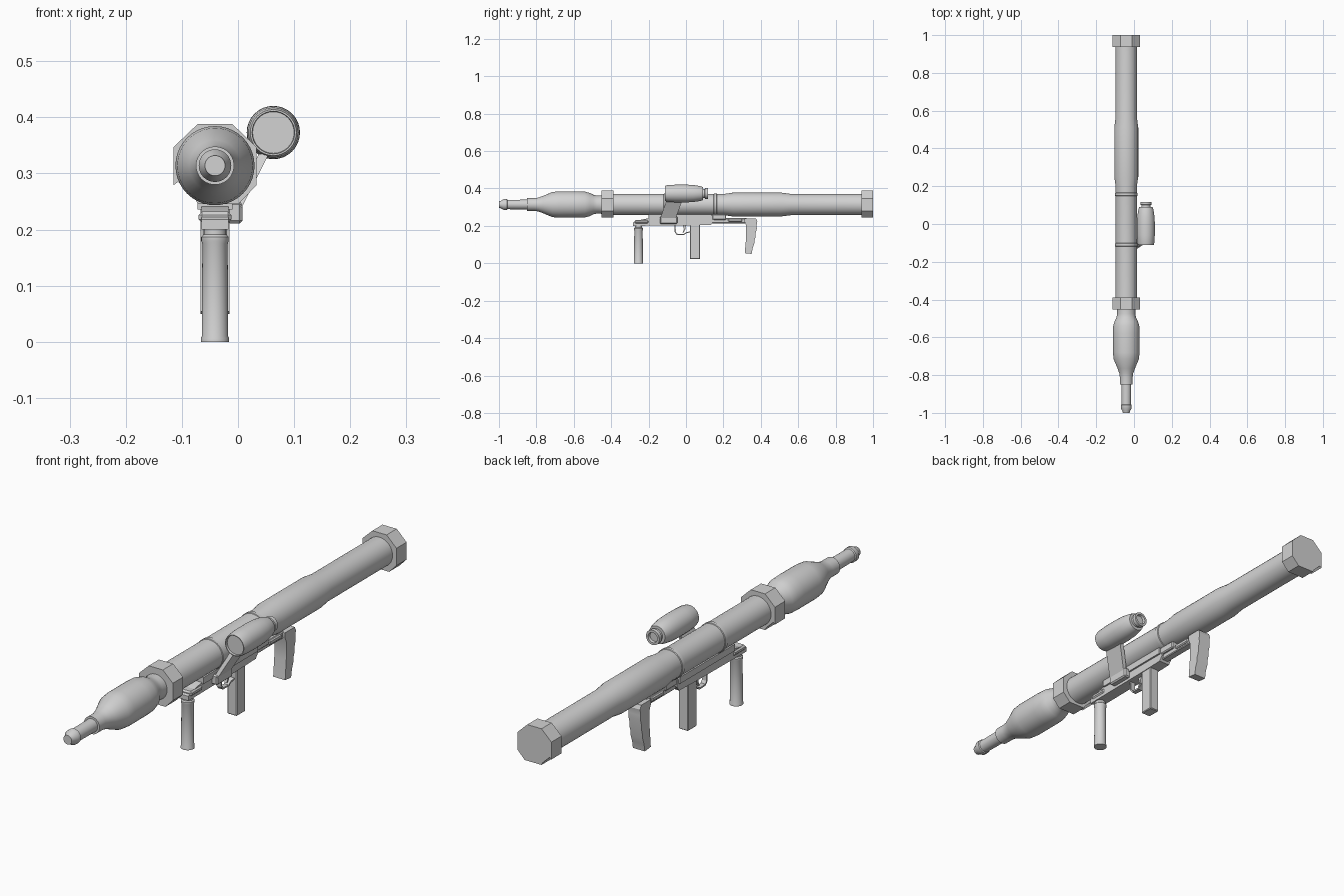
import bpy, bmesh, math
from mathutils import Vector

if "Cube" in bpy.data.objects:
    bpy.data.objects.remove(bpy.data.objects["Cube"])

AX, AZ = -0.041, 0.314          # launch tube axis

grey = bpy.data.materials.new("plain_grey")
grey.diffuse_color = (0.65, 0.65, 0.65, 1)
grey.use_nodes = True
grey.node_tree.nodes["Principled BSDF"].inputs["Base Color"].default_value = grey.diffuse_color


def finish(name, bm, angle=35):
    """Turn a bmesh into a named object, smooth below the given edge angle."""
    bmesh.ops.recalc_face_normals(bm, faces=bm.faces)
    for f in bm.faces:
        f.smooth = True
    for e in bm.edges:
        e.smooth = len(e.link_faces) == 2 and e.calc_face_angle(0) < math.radians(angle)
    me = bpy.data.meshes.new(name)
    bm.to_mesh(me)
    bm.free()
    me.materials.append(grey)
    ob = bpy.data.objects.new(name, me)
    bpy.context.collection.objects.link(ob)
    return ob


def lathe(name, profile, place, n=32):
    """Closed solid from (position, radius) pairs; place maps (pos, u, v) to a point."""
    bm = bmesh.new()
    rings = []
    for t, r in profile:
        rings.append([bm.verts.new(place(t, r * math.cos(2 * math.pi * i / n),
                                         r * math.sin(2 * math.pi * i / n)))
                      for i in range(n)])
    for a, b in zip(rings, rings[1:]):
        for i in range(n):
            j = (i + 1) % n
            bm.faces.new((a[i], a[j], b[j], b[i]))
    bm.faces.new(rings[0])
    bm.faces.new(rings[-1])
    return finish(name, bm)


def along_y(cx, cz):
    return lambda t, u, v: (cx + u, t, cz + v)


def along_z(cx, cy):
    return lambda t, u, v: (cx + u, cy + v, t)


def prism(name, pts, lo, hi, place, bevel=0):
    """Extrude a 2D outline between lo and hi."""
    bm = bmesh.new()
    face = bm.faces.new([bm.verts.new(place(lo, *p)) for p in pts])
    ext = bmesh.ops.extrude_face_region(bm, geom=[face])
    move = Vector(place(hi, 0, 0)) - Vector(place(lo, 0, 0))
    bmesh.ops.translate(bm, vec=move,
                        verts=[g for g in ext["geom"] if isinstance(g, bmesh.types.BMVert)])
    bmesh.ops.recalc_face_normals(bm, faces=bm.faces)
    if bevel:
        bmesh.ops.bevel(bm, geom=bm.edges[:], offset=bevel, segments=1, affect='EDGES')
    return finish(name, bm, 30)


def side(t, y, z):               # outline in y/z, extruded along x
    return (t, y, z)


def cross(t, x, z):              # outline around the tube axis, extruded along y
    return (AX + x, t, AZ + z)


def box(name, x, y, z, bevel=0):
    return prism(name, [(y[0], z[0]), (y[1], z[0]), (y[1], z[1]), (y[0], z[1])],
                 x[0], x[1], side, bevel)


tube = along_y(AX, AZ)

# Launch tube with its swollen middle
lathe("launch_tube", [(-0.45, .057), (.205, .057), (.25, .0635), (.51, .0635),
                      (.56, .057), (.99, .057)], tube)
for y in (-.11, .157):
    lathe("tube_band", [(y - .009, .057), (y - .007, .0595), (y + .007, .0595),
                        (y + .009, .057)], tube)

# Eight-sided end rings with a stepped lower corner
ring = [(.031, .074), (-.031, .074), (-.074, .033), (-.074, -.035), (-.066, -.029),
        (-.036, -.058), (-.031, -.068), (.042, -.068), (.074, -.035), (.074, .033)]
prism("front_ring", ring, -.452, -.388, cross)
prism("rear_cap", ring, .937, 1.0, cross)

# Warhead: neck, body, step and probe
lathe("warhead", [(-.44, .05), (-.475, .048), (-.495, .052), (-.515, .062), (-.54, .069),
                  (-.58, .0705), (-.68, .0705), (-.715, .067), (-.765, .046), (-.79, .037),
                  (-.81, .034), (-.85, .034), (-.85, .026), (-.955, .025), (-.958, .029),
                  (-.975, .029), (-.99, .02), (-1.0, .018)], tube, 40)

# Receiver under the tube
receiver = [(-.283, .2), (-.283, .218), (-.265, .228), (-.205, .24), (-.14, .252),
            (.15, .252), (.15, .226), (.135, .206), (.03, .203)]
prism("receiver", receiver, AX - .024, AX + .024, side)
box("receiver_saddle", (AX - .031, AX + .031), (-.2, .14), (.236, .262))
box("front_mount", (AX - .029, AX + .029), (-.275, -.2), (.212, .232), .006)
box("rear_bar", (AX - .016, AX + .016), (.13, .325), (.214, .241), .003)
box("rear_clamp", (AX - .022, AX + .026), (.14, .215), (.232, .262), .004)
box("rear_bar_block", (AX - .022, AX + .022), (.225, .3), (.222, .24), .004)
box("bracket_base", (-.02, .008), (-.14, -.045), (.211, .25), .005)

# Leaning bracket that carries the sight
bm = bmesh.new()
bottom = [(x, y, .24) for x, y in ((-.009, -.138), (.007, -.138), (.007, -.055), (-.009, -.055))]
top = [(x, y, .335) for x, y in ((.037, -.105), (.055, -.105), (.055, -.02), (.037, -.02))]
vb = [bm.verts.new(p) for p in bottom]
vt = [bm.verts.new(p) for p in top]
bm.faces.new(vb)
bm.faces.new(vt)
for i in range(4):
    j = (i + 1) % 4
    bm.faces.new((vb[i], vb[j], vt[j], vt[i]))
finish("sight_bracket", bm)

# Sight: recessed lens in front, recessed eyepiece behind
lathe("sight", [(-.104, .037), (-.112, .038), (-.112, .041), (-.10, .0445), (-.06, .047),
                (0, .0475), (.04, .0455), (.075, .040), (.09, .035), (.09, .024),
                (.1, .024), (.102, .029), (.117, .029), (.117, .02), (.107, .018)],
      along_y(.063, .373))

# Front grip with foot flange and collar
lathe("front_grip", [(0, .025), (.006, .025), (.01, .0235), (.175, .0225), (.18, .0245),
                     (.187, .0245), (.191, .02), (.205, .02)], along_z(AX, -.254))

# Pistol grip
box("pistol_grip", (AX - .021, AX + .021), (.021, .076), (.022, .215), .003)

# Trigger guard and trigger
guard_out = [(-.062, .208), (-.06, .165), (-.05, .152), (-.012, .150), (.002, .16), (.024, .166)]
guard_in = [(.024, .171), (0, .166), (-.014, .156), (-.047, .158), (-.054, .168), (-.056, .208)]
prism("trigger_guard", guard_out + guard_in, AX - .01, AX + .01, side)
prism("trigger", [(-.018, .206), (0, .206), (-.004, .18), (-.014, .163), (-.019, .164),
                  (-.011, .182)], AX - .005, AX + .005, side)

# Shoulder rest with a wavy back edge
rest = [(.312, .24), (.374, .24), (.381, .225), (.377, .2), (.379, .185), (.372, .16),
        (.373, .145), (.365, .12), (.365, .105), (.356, .08), (.351, .05), (.314, .054),
        (.321, .13), (.322, .2), (.312, .225)]
prism("shoulder_rest", rest, AX - .026, AX + .026, side)
